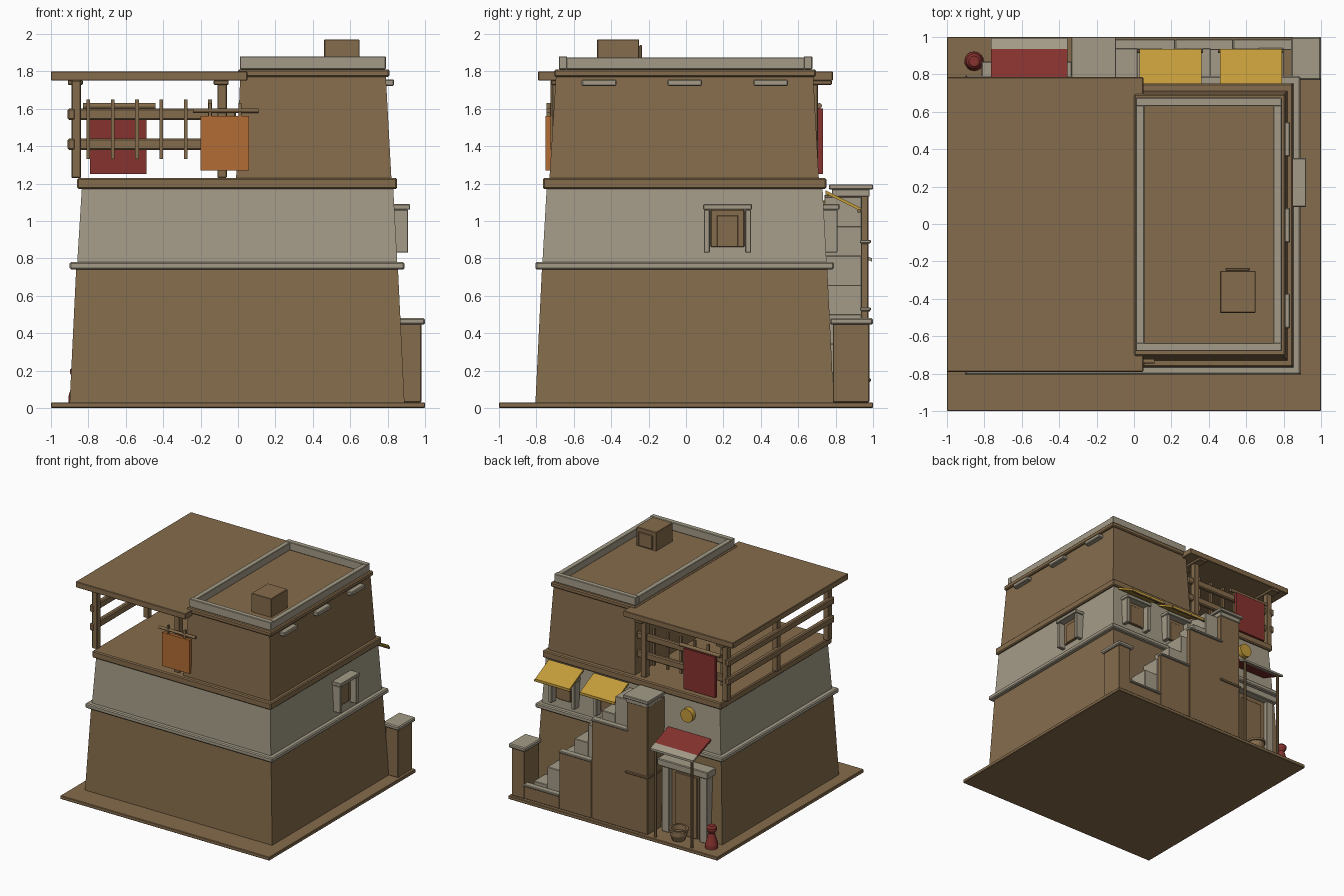
import bpy, bmesh, math
from mathutils import Matrix

if "Cube" in bpy.data.objects:
    bpy.data.objects.remove(bpy.data.objects["Cube"])

def material(name, rgb):
    m = bpy.data.materials.new(name)
    m.diffuse_color = (*rgb, 1)
    m.use_nodes = True
    m.node_tree.nodes["Principled BSDF"].inputs["Base Color"].default_value = m.diffuse_color
    return m

BROWN = material("mud_brown", (0.235, 0.150, 0.072))
STONE = material("pale_stone", (0.37, 0.33, 0.245))
RED = material("red_cloth", (0.235, 0.032, 0.028))
YELLOW = material("yellow_cloth", (0.55, 0.33, 0.042))
ORANGE = material("orange_cloth", (0.45, 0.15, 0.035))

def finish(name, bm, mat, bevel=0.0):
    bmesh.ops.recalc_face_normals(bm, faces=bm.faces)
    me = bpy.data.meshes.new(name)
    bm.to_mesh(me)
    bm.free()
    me.materials.append(mat)
    ob = bpy.data.objects.new(name, me)
    bpy.context.collection.objects.link(ob)
    if bevel:
        b = ob.modifiers.new("bevel", 'BEVEL')
        b.width, b.segments = bevel, 1
    return ob

def taper(name, mat, r0, r1, z0, z1, bevel=0.0):
    """Block between a bottom and a top rectangle (x0, x1, y0, y1)."""
    bm = bmesh.new()
    rings = []
    for (a, b, c, d), z in ((r0, z0), (r1, z1)):
        rings.append([bm.verts.new(p) for p in ((a, c, z), (b, c, z), (b, d, z), (a, d, z))])
    lo, hi = rings
    bm.faces.new(lo)
    bm.faces.new(hi)
    for i in range(4):
        j = (i + 1) % 4
        bm.faces.new((lo[i], lo[j], hi[j], hi[i]))
    return finish(name, bm, mat, bevel)

def box(name, mat, x0, x1, y0, y1, z0, z1, bevel=0.004):
    return taper(name, mat, (x0, x1, y0, y1), (x0, x1, y0, y1), z0, z1, bevel)

def sloped(name, mat, x0, x1, ya, za, yb, zb, t=0.018):
    """Thin sheet sloping along y."""
    bm = bmesh.new()
    sec = ((ya, za), (yb, zb), (yb, zb - t), (ya, za - t))
    ends = [[bm.verts.new((x, y, z)) for y, z in sec] for x in (x0, x1)]
    for e in ends:
        bm.faces.new(e)
    for i in range(4):
        j = (i + 1) % 4
        bm.faces.new((ends[0][i], ends[0][j], ends[1][j], ends[1][i]))
    return finish(name, bm, mat)

def rod(name, mat, center, radius, length, axis='Z', sides=12):
    bm = bmesh.new()
    rot = {'X': Matrix.Rotation(math.pi / 2, 4, 'Y'), 'Y': Matrix.Rotation(math.pi / 2, 4, 'X'),
           'Z': Matrix()}[axis]
    bmesh.ops.create_cone(bm, cap_ends=True, segments=sides, radius1=radius, radius2=radius,
                          depth=length, matrix=Matrix.Translation(center) @ rot)
    return finish(name, bm, mat)

def lathe(name, mat, x, y, profile, sides=16):
    bm = bmesh.new()
    rings = [[bm.verts.new((x + r * math.cos(2 * math.pi * i / sides),
                            y + r * math.sin(2 * math.pi * i / sides), z)) for i in range(sides)]
             for r, z in profile]
    for a, b in zip(rings, rings[1:]):
        for i in range(sides):
            j = (i + 1) % sides
            bm.faces.new((a[i], a[j], b[j], b[i]))
    bm.faces.new(rings[0])
    bm.faces.new(rings[-1])
    return finish(name, bm, mat)

# Ground slab and tapered main storey
box("base_plate", BROWN, -1, 1, -1, 1, 0, 0.03)
taper("lower_wall", BROWN, (-0.9, 0.89, -0.805, 0.79), (-0.865, 0.855, -0.77, 0.755), 0.03, 0.75)
box("stone_band", STONE, -0.9, 0.89, -0.805, 0.79, 0.74, 0.78, 0.008)
taper("upper_stone_wall", STONE, (-0.86, 0.852, -0.768, 0.752), (-0.835, 0.83, -0.745, 0.73), 0.77, 1.175)
box("terrace_slab", BROWN, -0.86, 0.85, -0.765, 0.75, 1.17, 1.23, 0.008)

# Upper room with parapet and roof vent
taper("upper_room", BROWN, (-0.01, 0.82, -0.73, 0.71), (0.012, 0.79, -0.695, 0.68), 1.23, 1.78)
box("roof_ledge", BROWN, 0, 0.81, -0.705, 0.695, 1.77, 1.81, 0.008)
for y in (-0.68, 0.63):
    box("parapet_end", STONE, 0.01, 0.79, y, y + 0.045, 1.81, 1.88)
for x in (0.01, 0.745):
    box("parapet_side", STONE, x, x + 0.045, -0.64, 0.635, 1.81, 1.875)
box("roof_vent", BROWN, 0.46, 0.65, -0.475, -0.25, 1.80, 1.97)
box("vent_panel", BROWN, 0.49, 0.62, -0.25, -0.235, 1.82, 1.94)
for y in (-0.465, -0.007, 0.453):
    box("wall_ledge", STONE, 0.77, 0.835, y - 0.093, y + 0.093, 1.722, 1.756, 0.006)

# Terrace shelter: roof, beams, posts, rails
box("shelter_roof", BROWN, -1, 0.05, -0.79, 0.785, 1.75, 1.80)
for x in (-0.87, -0.09):
    box("roof_beam", BROWN, x - 0.04, x + 0.04, -0.72, 0.78, 1.728, 1.752)
for x, y in ((-0.865, -0.7), (-0.865, 0), (-0.865, 0.68), (-0.085, -0.69), (-0.085, 0.68)):
    box("shelter_post", BROWN, x - 0.025, x + 0.025, y - 0.025, y + 0.025, 1.23, 1.75)
for z in (1.38, 1.54):
    box("left_rail", BROWN, -0.912, -0.87, -0.73, 0.71, z, z + 0.06, 0.008)
    box("back_rail", BROWN, -0.89, -0.01, 0.655, 0.69, z, z + 0.06, 0.008)
for i in range(6):
    x = -0.8 + 0.13 * i
    box("rail_stick", BROWN, x - 0.01, x + 0.01, 0.64, 0.66, 1.33, 1.65, 0)

# Hanging banners
box("orange_banner", ORANGE, -0.2, 0.06, -0.75, -0.722, 1.27, 1.56, 0)
rod("orange_banner_bar", BROWN, (-0.065, -0.735, 1.59), 0.012, 0.35, 'X')
for x in (-0.15, 0.01):
    box("banner_tie", BROWN, x - 0.008, x + 0.008, -0.745, -0.725, 1.55, 1.63, 0)
box("red_banner", RED, -0.79, -0.49, 0.705, 0.732, 1.25, 1.6, 0)
rod("red_banner_bar", BROWN, (-0.635, 0.712, 1.615), 0.015, 0.39, 'X')

# Windows: one on the right wall, two on the back wall
def window(side, c):
    def part(name, mat, u0, u1, d0, d1, z0, z1):
        if side == 'right':
            box(name, mat, 0.85 + d0, 0.85 + d1, c + u0, c + u1, z0, z1)
        else:
            box(name, mat, c + u0, c + u1, 0.75 + d0, 0.75 + d1, z0, z1)
    part("window_lintel", STONE, -0.13, 0.13, -0.03, 0.07, 1.06, 1.09)
    for s in (-1, 1):
        u = s * 0.11
        part("window_jamb", STONE, u - 0.016, u + 0.016, -0.03, 0.06, 0.83, 1.06)
    part("window_frame", BROWN, -0.09, 0.09, -0.03, 0.012, 0.86, 1.06)
    part("window_pane", BROWN, -0.057, 0.057, 0.0, 0.02, 0.86, 1.03)

window('right', 0.222)
for x in (0.195, 0.625):
    window('back', x)
    sloped("yellow_awning", YELLOW, x - 0.165, x + 0.165, 0.745, 1.165, 0.935, 1.07)
    rod("awning_bar", BROWN, (x, 0.925, 1.053), 0.01, 0.35, 'X', 8)

# Back staircase with stepped outer wall
for i in range(7):
    x1 = 0.8 - 0.13 * i
    box("stair_step", STONE, x1 - 0.135, x1, 0.74, 0.94, 0.03, 0.03 + 0.157 * (i + 1))
for x0, x1, z in ((0.53, 0.87, 0.14), (0.22, 0.53, 0.52), (-0.13, 0.22, 0.88)):
    box("stair_wall", BROWN, x0, x1, 0.935, 0.975, 0.03, z)
    box("stair_wall_cap", STONE, x0, x1, 0.93, 0.988, z, z + 0.018)
box("low_pillar", BROWN, 0.86, 0.98, 0.785, 0.98, 0.03, 0.45)
box("low_pillar_cap", STONE, 0.84, 1.0, 0.77, 1.0, 0.445, 0.48, 0.008)
box("tall_pillar", BROWN, -0.315, -0.115, 0.74, 0.975, 0.03, 1.14)
box("tall_pillar_neck", STONE, -0.32, -0.11, 0.78, 0.982, 1.13, 1.17)
box("tall_pillar_cap", STONE, -0.335, -0.095, 0.765, 1.0, 1.168, 1.195)
box("tall_pillar_band", BROWN, -0.325, -0.105, 0.78, 0.985, 0.515, 0.535)

# Doorway with canopy
box("door_lintel", STONE, -0.815, -0.33, 0.75, 0.87, 0.6, 0.66, 0.006)
for x in (-0.79, -0.43):
    box("door_jamb", STONE, x, x + 0.07, 0.75, 0.845, 0.03, 0.6)
box("door_frame", BROWN, -0.72, -0.43, 0.75, 0.81, 0.03, 0.6)
box("door_panel", BROWN, -0.68, -0.47, 0.78, 0.82, 0.03, 0.56)
sloped("door_canopy", RED, -0.765, -0.355, 0.75, 0.895, 0.935, 0.825)
sloped("canopy_fringe", STONE, -0.765, -0.355, 0.935, 0.825, 0.995, 0.80)
for x in (-0.735, -0.385):
    rod("canopy_post", BROWN, (x, 0.965, 0.415), 0.012, 0.78, 'Z', 8)
rod("wall_disc", YELLOW, (-0.55, 0.75, 1.05), 0.058, 0.06, 'Y', 20)

# Basket and vase beside the door
lathe("basket", BROWN, -0.56, 0.9, ((0.05, 0.03), (0.07, 0.08), (0.068, 0.11), (0.078, 0.112),
                                    (0.078, 0.13), (0.06, 0.13), (0.055, 0.09)))
lathe("vase", RED, -0.855, 0.87, ((0.052, 0.03), (0.052, 0.06), (0.035, 0.12), (0.025, 0.155),
                                  (0.042, 0.185), (0.042, 0.205), (0.028, 0.22)))
